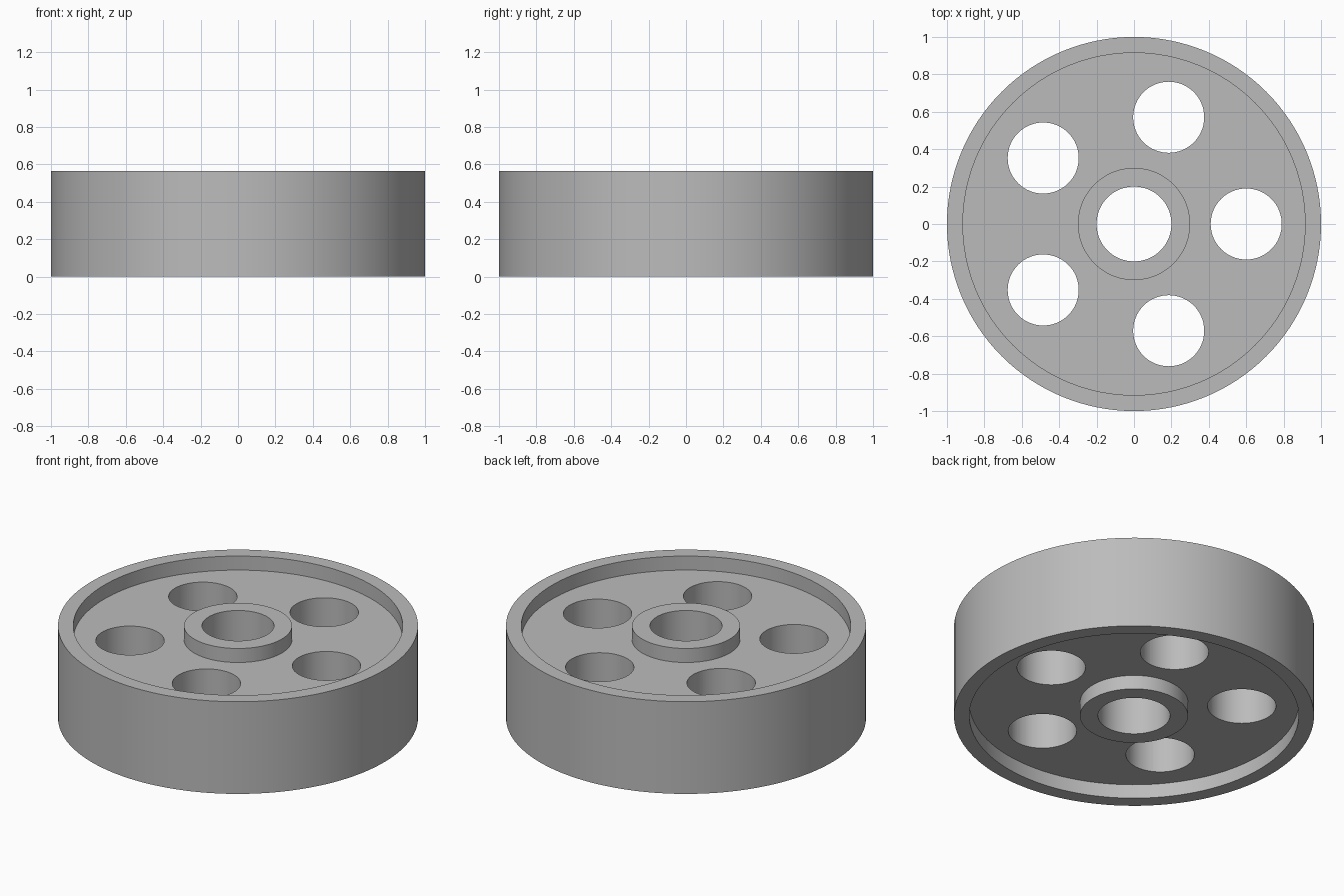
import bpy, bmesh, math

cube = bpy.data.objects.get("Cube")
if cube:
    bpy.data.objects.remove(cube, do_unlink=True)

HEIGHT, RECESS = 0.565, 0.086
RIM_OUT, RIM_IN = 1.0, 0.915
HUB_OUT, HUB_IN = 0.30, 0.20
HOLE_RADIUS, HOLE_RING, HOLES = 0.19, 0.60, 5
SEGMENTS = 128

grey = bpy.data.materials.new("plain grey")
grey.use_nodes = True
colour = (0.5, 0.5, 0.5, 1.0)
grey.diffuse_color = colour
grey.node_tree.nodes["Principled BSDF"].inputs["Base Color"].default_value = colour


def add_object(name, bm):
    bmesh.ops.recalc_face_normals(bm, faces=bm.faces)
    mesh = bpy.data.meshes.new(name)
    bm.to_mesh(mesh)
    bm.free()
    mesh.materials.append(grey)
    obj = bpy.data.objects.new(name, mesh)
    bpy.context.collection.objects.link(obj)
    return obj


# Wheel body: rim, recessed web and hub turned from one closed profile
low, high = RECESS, HEIGHT - RECESS
profile = [(HUB_IN, 0), (HUB_OUT, 0), (HUB_OUT, low), (RIM_IN, low),
           (RIM_IN, 0), (RIM_OUT, 0), (RIM_OUT, HEIGHT), (RIM_IN, HEIGHT),
           (RIM_IN, high), (HUB_OUT, high), (HUB_OUT, HEIGHT), (HUB_IN, HEIGHT)]
bm = bmesh.new()
rings = []
for i in range(SEGMENTS):
    a = math.tau * i / SEGMENTS
    rings.append([bm.verts.new((r * math.cos(a), r * math.sin(a), z)) for r, z in profile])
for i in range(SEGMENTS):
    here, there = rings[i], rings[(i + 1) % SEGMENTS]
    for j in range(len(profile)):
        k = (j + 1) % len(profile)
        bm.faces.new((here[j], there[j], there[k], here[k]))
wheel = add_object("wheel", bm)

# Round lightening holes through the web
bm = bmesh.new()
for i in range(HOLES):
    a = math.tau * i / HOLES
    drill = bmesh.ops.create_cone(bm, cap_ends=True, segments=64, radius1=HOLE_RADIUS,
                                  radius2=HOLE_RADIUS, depth=HEIGHT)
    bmesh.ops.translate(bm, verts=drill["verts"],
                        vec=(HOLE_RING * math.cos(a), HOLE_RING * math.sin(a), HEIGHT / 2))
cutter = add_object("hole_cutter", bm)
cutter.hide_render = True

cut = wheel.modifiers.new("holes", "BOOLEAN")
cut.operation = "DIFFERENCE"
cut.solver = "EXACT"
cut.object = cutter

# Bake the holes, drop the cutter and smooth the round walls
bpy.ops.object.select_all(action="DESELECT")
wheel.select_set(True)
bpy.context.view_layer.objects.active = wheel
bpy.ops.object.modifier_apply(modifier=cut.name)
bpy.data.objects.remove(cutter, do_unlink=True)
bpy.ops.object.shade_smooth_by_angle(angle=math.radians(30))
